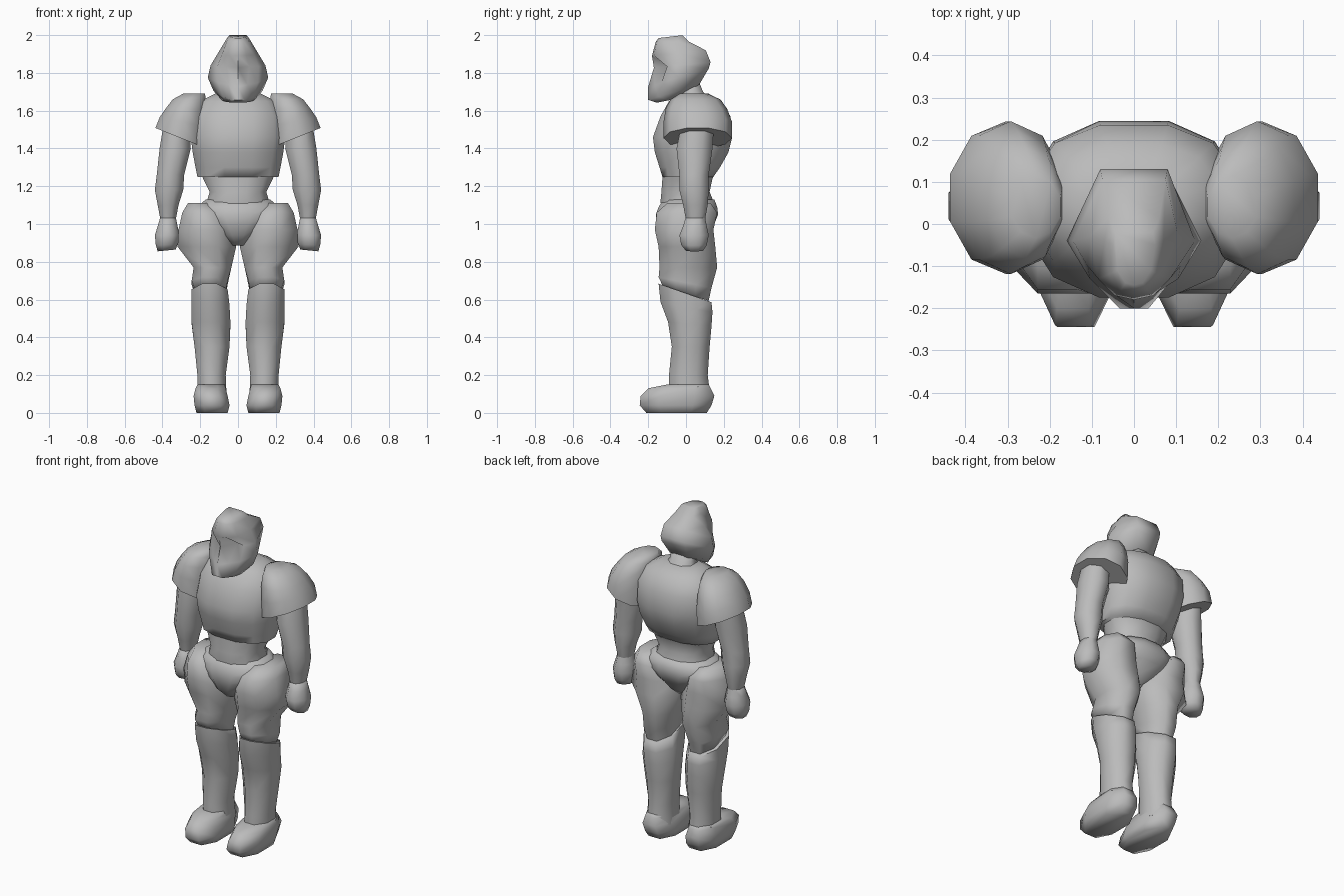
import bpy
import bmesh
import math

cube = bpy.data.objects.get("Cube")
if cube:
    bpy.data.objects.remove(cube, do_unlink=True)

# One plain grey for the whole figure
grey = bpy.data.materials.new("plain grey")
grey.use_nodes = True
grey.diffuse_color = (0.5, 0.5, 0.5, 1)
shader = next(n for n in grey.node_tree.nodes if n.type == 'BSDF_PRINCIPLED')
shader.inputs["Base Color"].default_value = grey.diffuse_color
shader.inputs["Roughness"].default_value = 0.8


def skin(name, rings, mirror=False):
    """Join closed rings of points, bottom to top, and cap both ends."""
    bm = bmesh.new()
    loops = [[bm.verts.new(p) for p in ring] for ring in rings]
    for low, high in zip(loops, loops[1:]):
        count = len(low)
        for i in range(count):
            j = (i + 1) % count
            bm.faces.new((low[i], low[j], high[j], high[i]))
    bm.faces.new(loops[0][::-1])
    bm.faces.new(loops[-1])
    bmesh.ops.recalc_face_normals(bm, faces=bm.faces[:])
    mesh = bpy.data.meshes.new(name)
    bm.to_mesh(mesh)
    bm.free()
    mesh.materials.append(grey)
    mesh.shade_smooth()
    mesh.set_sharp_from_angle(angle=math.radians(75))
    obj = bpy.data.objects.new(name, mesh)
    bpy.context.collection.objects.link(obj)
    if mirror:
        obj.modifiers.new("Mirror", 'MIRROR').use_mirror_merge = False
    return obj


def squared(value, power):
    """Signed power, which pushes a circle towards a square."""
    return math.copysign(abs(value) ** power, value)


def oval(z, x0, x1, y0, y1, tilt_x=0, tilt_y=0, sides=8, power=1):
    """Polygon filling the given bounds, optionally tilted in x and y."""
    cx, cy = (x0 + x1) / 2, (y0 + y1) / 2
    grow = math.cos(math.pi / sides) ** -power
    points = []
    for i in range(sides):
        a = (i + 0.5) * math.tau / sides
        dx = squared(math.cos(a), power) * grow * (x1 - x0) / 2
        dy = squared(math.sin(a), power) * grow * (y1 - y0) / 2
        points.append((cx + dx, cy + dy, z + tilt_x * dx + tilt_y * dy))
    return points


def limb(name, bounds, sides=8, power=1):
    """Mirrored pair of parts from z, x and y bounds."""
    rings = [oval(*b, sides=sides, power=power) for b in bounds]
    return skin(name, rings, mirror=True)


def body(name, bounds, sides=12, power=0.9):
    """Central part from z, half width and y bounds."""
    rings = [oval(z, -w, w, y0, y1, sides=sides, power=power)
             for z, w, y0, y1 in bounds]
    return skin(name, rings)


def head_ring(z, tilt, back, side, cheek, eye, front):
    """Symmetric ring through back, temple, cheek, eye and centre front."""
    half = [back, side, cheek, eye]
    plan = half + [(0, front)] + [(-x, y) for x, y in reversed(half)]
    return [(x, y, z + tilt * (y + 0.04)) for x, y in plan]


# Trunk
body("chest", [
    (1.25, .215, -.125, .145),
    (1.3, .225, -.14, .18),
    (1.38, .24, -.165, .225),
    (1.46, .25, -.175, .245),
    (1.57, .245, -.135, .235),
    (1.65, .2, -.09, .19),
    (1.69, .12, -.03, .12),
], power=.85)
body("waist", [
    (1.06, .17, -.125, .15),
    (1.12, .165, -.135, .145),
    (1.17, .15, -.13, .125),
    (1.24, .185, -.125, .14),
    (1.3, .2, -.12, .16),
])
body("pelvis", [
    (.885, .04, -.09, .05),
    (.94, .1, -.145, .11),
    (1, .18, -.16, .15),
    (1.05, .23, -.16, .17),
    (1.09, .22, -.145, .165),
    (1.13, .17, -.12, .15),
])
body("neck", [
    (1.64, .11, -.03, .15),
    (1.7, .07, -.04, .09),
    (1.8, .07, -.05, .05),
], sides=8)

# Helmeted head: sunken eyes beside a nose ridge
skin("head", [
    head_ring(1.665, .2, (.03, -.05), (.085, -.09), (.065, -.13),
              (.03, -.155), -.155),
    head_ring(1.705, .3, (.06, .07), (.13, -.04), (.08, -.145),
              (.035, -.2), -.2),
    head_ring(1.775, .3, (.08, .12), (.16, -.04), (.105, -.13),
              (.05, -.165), -.2),
    head_ring(1.84, .1, (.08, .13), (.145, -.04), (.11, -.1),
              (.06, -.09), -.17),
    head_ring(1.905, .1, (.075, .105), (.105, -.03), (.085, -.13),
              (.045, -.17), -.18),
    head_ring(1.965, 0, (.06, .015), (.07, -.04), (.06, -.12),
              (.03, -.155), -.16),
    head_ring(1.997, .12, (.045, -.02), (.05, -.05), (.04, -.11),
              (.02, -.14), -.145),
])

# Shoulders and arms
limb("shoulder_pad", [
    (1.455, .17, .437, -.11, .235, .4),
    (1.54, .17, .415, -.11, .235, .2),
    (1.61, .17, .38, -.1, .21, .05),
    (1.66, .17, .345, -.075, .175),
    (1.69, .175, .29, -.03, .11),
], sides=10)
limb("arm", [
    (1.02, .33, .41, 0, .1),
    (1.1, .315, .425, -.015, .115),
    (1.18, .29, .44, -.035, .12),
    (1.26, .285, .43, -.035, .12),
    (1.4, .25, .415, -.05, .14),
    (1.55, .26, .39, -.02, .15),
])
limb("hand", [
    (.86, .33, .425, 0, .09, -.1),
    (.89, .32, .435, -.025, .11, -.05),
    (.94, .31, .44, -.035, .12),
    (.99, .32, .425, -.015, .11),
    (1.04, .33, .41, 0, .1),
])

# Legs
limb("thigh", [
    (.63, .065, .225, -.12, .12, 0, -.3),
    (.69, .055, .245, -.145, .135, 0, -.2),
    (.77, .035, .235, -.14, .165),
    (.88, .01, .32, -.145, .155),
    (.97, .02, .315, -.165, .145),
    (1.06, .07, .295, -.155, .165),
    (1.11, .14, .265, -.1, .13),
])
limb("shin", [
    (.08, .06, .215, -.09, .13),
    (.2, .065, .215, -.09, .115),
    (.35, .045, .23, -.075, .125),
    (.47, .04, .245, -.095, .135, 0, -.1),
    (.56, .045, .245, -.135, .14, 0, -.2),
    (.635, .055, .245, -.145, .135, 0, -.35),
])
limb("foot", [
    (0, .055, .22, -.21, .11),
    (.04, .045, .23, -.245, .135),
    (.09, .055, .235, -.24, .15),
    (.13, .065, .225, -.2, .13),
    (.15, .07, .215, -.1, .12),
], power=.85)
